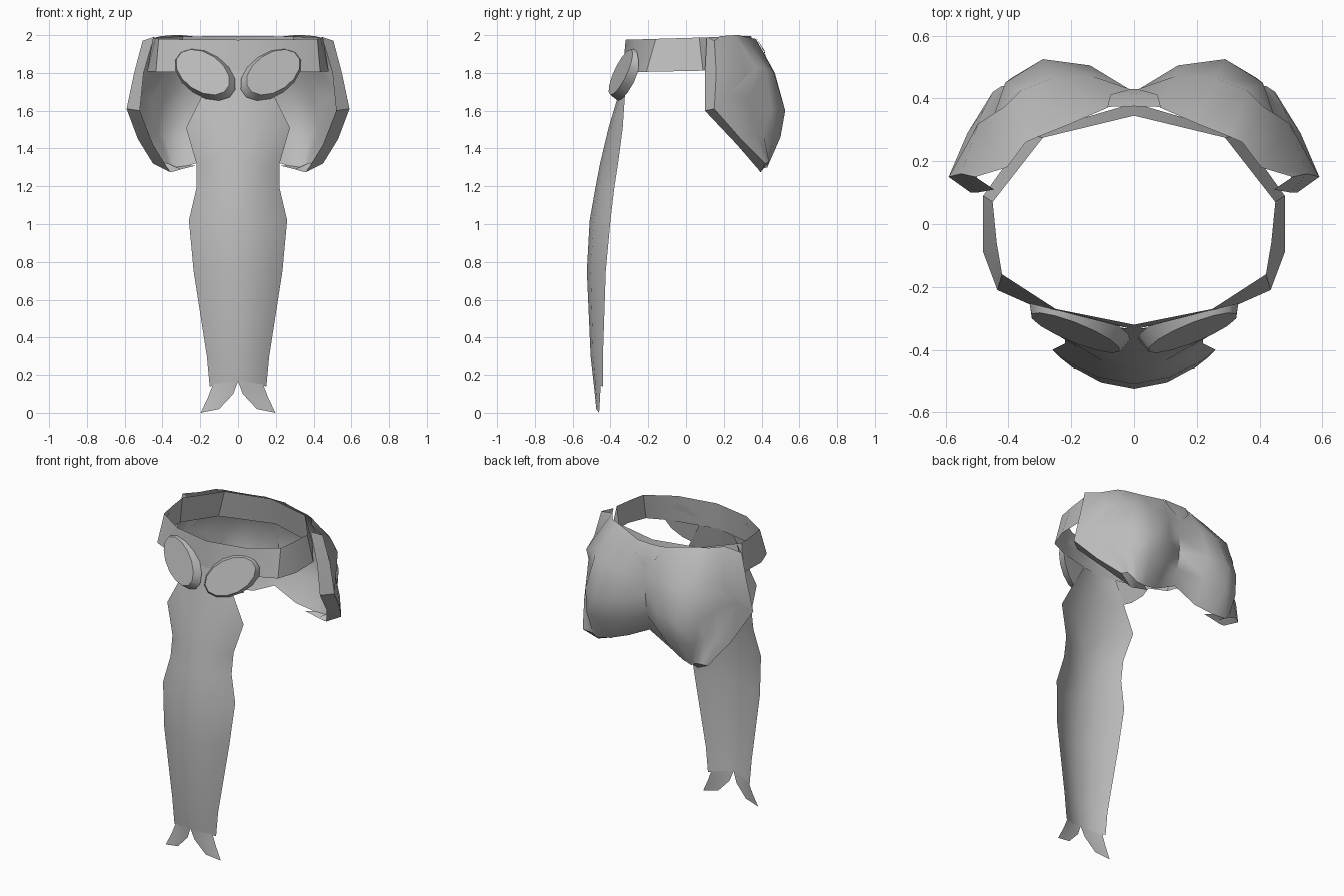
import bpy, bmesh, math
from mathutils import Matrix, Vector

cube = bpy.data.objects.get("Cube")
if cube:
    bpy.data.objects.remove(cube, do_unlink=True)

grey = bpy.data.materials.new("plain grey")
grey.use_nodes = True
GREY = (0.5, 0.5, 0.5, 1)
grey.diffuse_color = GREY
grey.node_tree.nodes["Principled BSDF"].inputs["Base Color"].default_value = GREY


def finish(name, bm, angle):
    """Turn a half shape on the +x side into a mirrored, smooth shaded object."""
    mesh = bpy.data.meshes.new(name)
    bm.to_mesh(mesh)
    bm.free()
    mesh.materials.append(grey)
    obj = bpy.data.objects.new(name, mesh)
    bpy.context.collection.objects.link(obj)
    mirror = obj.modifiers.new("mirror", 'MIRROR')
    mirror.use_clip = True
    mirror.merge_threshold = 0.002
    bpy.ops.object.select_all(action='DESELECT')
    obj.select_set(True)
    bpy.context.view_layer.objects.active = obj
    bpy.ops.object.modifier_apply(modifier=mirror.name)
    bpy.ops.object.shade_smooth_by_angle(angle=math.radians(angle))
    return obj


def sheet(name, columns, angle=50):
    """Skin a grid of points given as columns that run from top to bottom."""
    bm = bmesh.new()
    grid = [[bm.verts.new(p) for p in col] for col in columns]
    for a, b in zip(grid, grid[1:]):
        for r in range(len(a) - 1):
            bm.faces.new((a[r], b[r], b[r + 1], a[r + 1]))
    return finish(name, bm, angle)


# Belt: a flared band, from the back centre round to the front centre
belt_top = [(0, .345), (.29, .275), (.45, .07), (.437, -.06),
            (.42, -.16), (.25, -.27), (0, -.32)]
belt_bottom = [(0, .385), (.34, .285), (.48, .09), (.48, -.09),
               (.435, -.21), (.3, -.27), (0, -.335)]
sheet("belt", [[(*t, 1.985 + t[1] * .03), (*b, 1.81 + b[1] * .02)]
               for t, b in zip(belt_top, belt_bottom)], 30)

# Rear plates: rounded lobes from the centre crease, past a valley, to a folded rim
sheet("rear_plates", [
    [(0, .425, 1.85), (0, .42, 1.74), (0, .415, 1.63), (0, .4, 1.52), (0, .375, 1.42)],
    [(.085, .37, 1.98), (.13, .47, 1.8), (.14, .505, 1.62), (.14, .475, 1.48), (.15, .38, 1.345)],
    [(.2, .32, 1.99), (.26, .465, 1.8), (.29, .525, 1.6), (.29, .5, 1.46), (.26, .41, 1.31)],
    [(.3, .28, 2), (.36, .425, 1.82), (.41, .45, 1.61), (.39, .465, 1.46), (.34, .43, 1.3)],
    [(.345, .26, 2), (.41, .375, 1.83), (.455, .32, 1.66), (.42, .41, 1.48), (.37, .43, 1.32)],
    [(.405, .18, 1.995), (.495, .32, 1.79), (.54, .23, 1.69), (.475, .37, 1.48), (.42, .44, 1.33)],
    [(.505, .15, 1.97), (.55, .16, 1.8), (.59, .15, 1.61), (.53, .29, 1.45), (.45, .42, 1.32)],
    [(.445, .11, 1.99), (.5, .1, 1.8), (.52, .1, 1.6), (.45, .27, 1.42), (.36, .395, 1.275)],
])

# Lower lip that turns the rim under each lobe
sheet("rear_lip", [
    [(.45, .42, 1.32), (.36, .395, 1.275)],
    [(.42, .44, 1.33), (.355, .395, 1.275)],
    [(.37, .43, 1.32), (.34, .39, 1.278)],
    [(.34, .43, 1.3), (.3, .385, 1.29)],
    [(.26, .41, 1.31), (.22, .38, 1.31)],
])

# Small pointed tab that closes the gap above the crease
sheet("rear_tab", [
    [(0, .375, 1.98), (0, .415, 1.92), (0, .43, 1.845)],
    [(.085, .373, 1.982), (.075, .412, 1.915), (.01, .43, 1.848)],
])

# Front cloth: rows of height, half width, centre depth and edge depth
rows = [(1.81, .12, -.333, -.312), (1.66, .2, -.365, -.325), (1.51, .275, -.41, -.335),
        (1.32, .22, -.455, -.36), (1.19, .22, -.48, -.38), (1.02, .26, -.51, -.4),
        (.75, .235, -.525, -.425), (.3, .165, -.505, -.44), (.14, .15, -.49, -.44)]
sheet("front_cloth", [
    [(w * t, yc + (ye - yc) * t * t, z + (.025 * (1 - t) if z < .2 else 0))
     for z, w, yc, ye in rows]
    for t in (1, .82, .45, 0)])

# Split tails at the foot of the cloth
sheet("cloth_tails", [
    [(.133, -.452, .15), (.16, -.455, .08), (.198, -.46, 0)],
    [(.07, -.482, .16), (.09, -.475, .09), (.15, -.468, .01)],
    [(0, -.49, .167), (.025, -.483, .1), (.1, -.475, .02)],
])

# Oval front plates: tapered discs, tilted upward and turned outward
bm = bmesh.new()
bmesh.ops.create_cone(bm, cap_ends=True, segments=14, radius1=1, radius2=.88, depth=1)
place = (Matrix.Translation(Vector((.18, -.323, 1.797)))
         @ Matrix.Rotation(math.radians(16), 4, 'Z')
         @ Matrix.Rotation(math.radians(74), 4, 'X')
         @ Matrix.Rotation(math.radians(33), 4, 'Z')
         @ Matrix.Diagonal((.193, .115, .05, 1)))
bmesh.ops.transform(bm, matrix=place, verts=bm.verts)
for v in bm.verts:  # rest the back against the belt
    v.co.y = min(v.co.y, -.335 + .25 * v.co.x)
finish("oval_plates", bm, 40)
